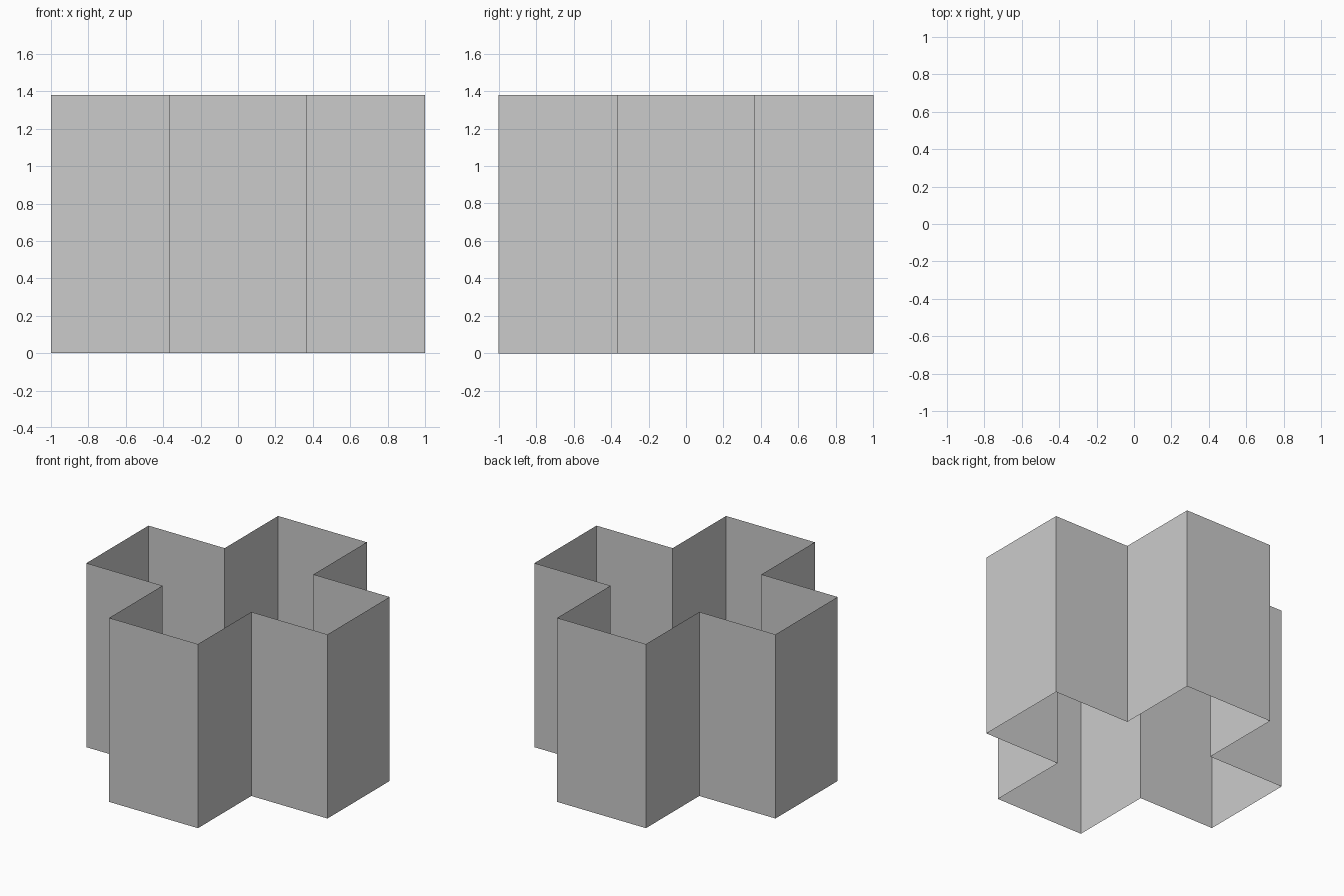
import bpy, bmesh

if "Cube" in bpy.data.objects:
    bpy.data.objects.remove(bpy.data.objects["Cube"])

OUTER, INNER, HEIGHT = 1.0, 0.368, 1.38

# Cross-shaped outline: one arm's three corners, turned four times
outline = []
arm = [(OUTER, -INNER), (OUTER, INNER), (INNER, INNER)]
for _ in range(4):
    outline += arm
    arm = [(-y, x) for x, y in arm]

# Thin wall raised from the outline, open at top and bottom
bm = bmesh.new()
low = [bm.verts.new((x, y, 0)) for x, y in outline]
high = [bm.verts.new((x, y, HEIGHT)) for x, y in outline]
for i in range(len(outline)):
    j = (i + 1) % len(outline)
    bm.faces.new((low[i], low[j], high[j], high[i]))

mesh = bpy.data.meshes.new("cross_wall")
bm.to_mesh(mesh)
bm.free()
bpy.context.collection.objects.link(bpy.data.objects.new("cross_wall", mesh))
